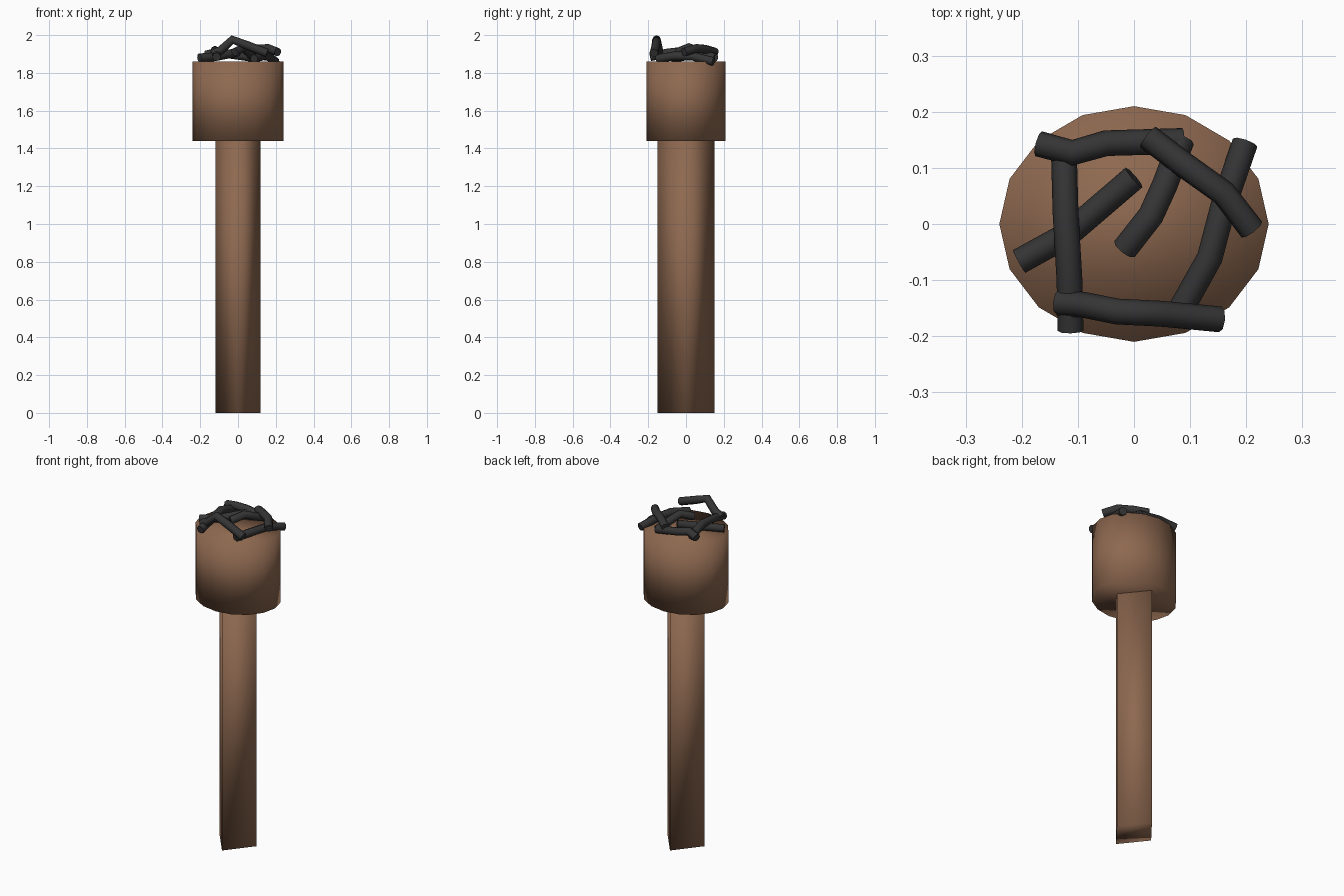
import bpy

if "Cube" in bpy.data.objects:
    bpy.data.objects.remove(bpy.data.objects["Cube"])


def material(name, rgb):
    m = bpy.data.materials.new(name)
    m.diffuse_color = (*rgb, 1)
    m.use_nodes = True
    m.node_tree.nodes["Principled BSDF"].inputs["Base Color"].default_value = m.diffuse_color
    return m


wood = material("wood", (0.27, 0.14, 0.08))
char = material("charcoal", (0.035, 0.035, 0.035))


def prism(name, sides, rx, ry, z0, z1):
    # Elliptical prism with a vertex on each axis, fully smooth shaded
    bpy.ops.mesh.primitive_cylinder_add(vertices=sides, radius=1, depth=1,
                                        location=(0, 0, (z0 + z1) / 2))
    ob = bpy.context.object
    ob.name = name
    ob.scale = (rx, ry, z1 - z0)
    bpy.ops.object.transform_apply(location=False, rotation=False, scale=True)
    bpy.ops.object.shade_smooth()
    ob.data.materials.append(wood)
    return ob


def stick(name, points, radius=0.023):
    # Crooked charred tube along a short path
    cu = bpy.data.curves.new(name, 'CURVE')
    cu.dimensions = '3D'
    cu.bevel_depth = radius
    cu.bevel_resolution = 2
    cu.use_fill_caps = True
    sp = cu.splines.new('POLY')
    sp.points.add(len(points) - 1)
    for p, co in zip(sp.points, points):
        p.co = (*co, 1)
    sp.use_smooth = True
    cu.materials.append(char)
    ob = bpy.data.objects.new(name, cu)
    bpy.context.collection.objects.link(ob)


# Diamond-section handle and wide head
prism("handle", 4, 0.12, 0.15, 0, 1.44)
prism("head", 16, 0.24, 0.21, 1.44, 1.86)

# Burnt sticks piled on the head
paths = {
    "back_stick": [(-0.17, 0.143, 1.895), (-0.11, 0.127, 1.91),
                   (-0.05, 0.144, 1.90), (0.087, 0.148, 1.88)],
    "left_stick": [(-0.125, 0.13, 1.885), (-0.122, 0.02, 1.92),
                   (-0.115, -0.10, 1.905), (-0.113, -0.19, 1.885)],
    "left_inner_stick": [(-0.205, -0.067, 1.88), (-0.12, -0.02, 1.885),
                         (0.0, 0.083, 1.91)],
    "centre_stick": [(-0.017, -0.045, 1.91), (0.03, 0.015, 1.935),
                     (0.055, 0.07, 1.91), (0.085, 0.15, 1.88)],
    "right_upper_stick": [(0.025, 0.155, 1.91), (0.09, 0.105, 1.925),
                          (0.16, 0.055, 1.93), (0.21, -0.01, 1.91)],
    "right_stick": [(0.198, 0.145, 1.86), (0.16, 0.035, 1.888),
                    (0.135, -0.06, 1.89), (0.085, -0.15, 1.875)],
    "front_stick": [(-0.135, -0.14, 1.90), (-0.09, -0.144, 1.92),
                    (-0.03, -0.156, 1.976), (0.05, -0.16, 1.945),
                    (0.154, -0.17, 1.905)],
}
for name, pts in paths.items():
    stick(name, pts)
